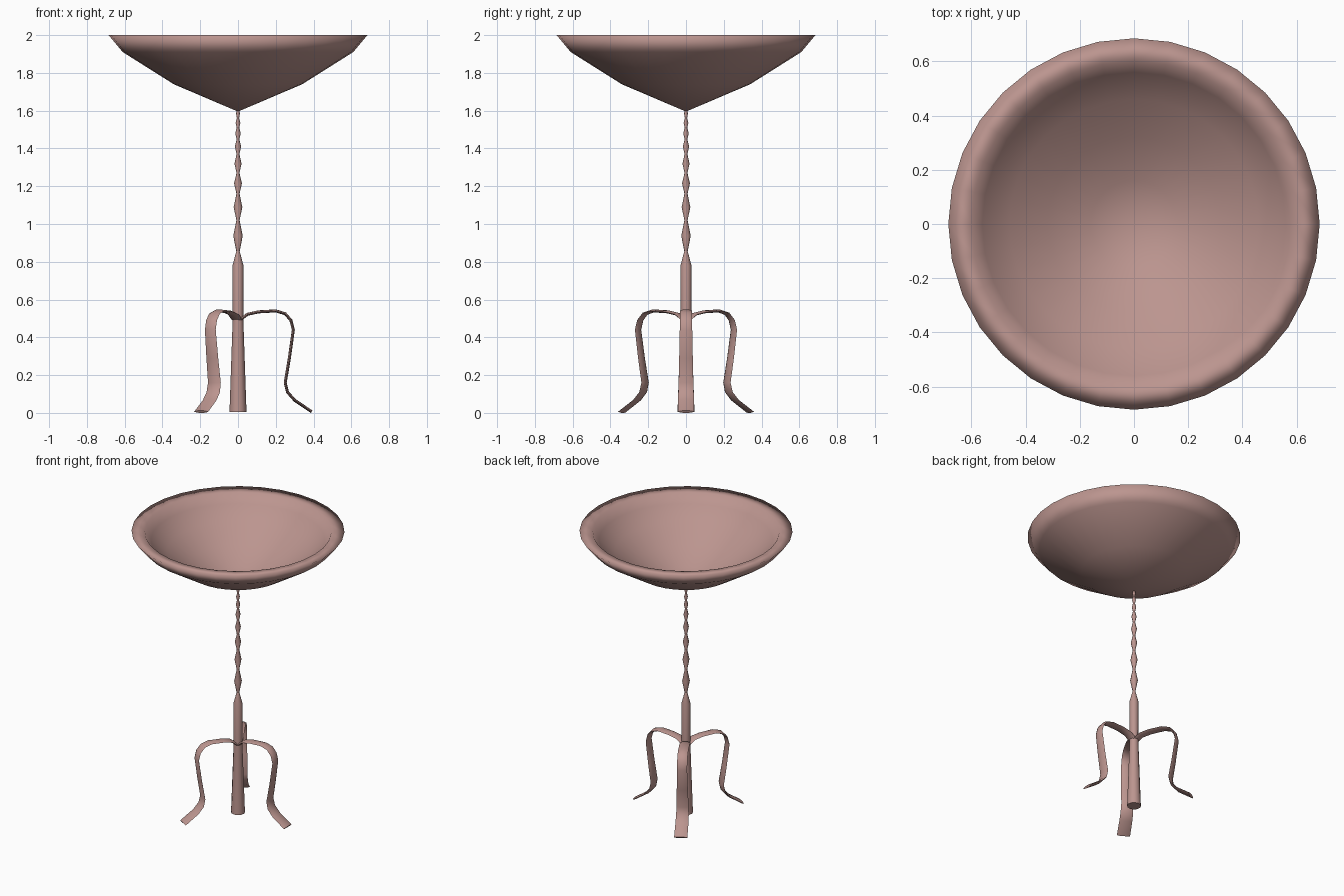
import bpy, bmesh, math
from mathutils import Vector

if "Cube" in bpy.data.objects:
    bpy.data.objects.remove(bpy.data.objects["Cube"])

mat = bpy.data.materials.new("dusty rose")
mat.diffuse_color = (0.50, 0.30, 0.275, 1)
mat.use_nodes = True
mat.node_tree.nodes["Principled BSDF"].inputs["Base Color"].default_value = mat.diffuse_color


def finish(name, bm, angle):
    bmesh.ops.remove_doubles(bm, verts=bm.verts, dist=1e-5)
    bmesh.ops.recalc_face_normals(bm, faces=bm.faces)
    me = bpy.data.meshes.new(name)
    bm.to_mesh(me)
    bm.free()
    me.materials.append(mat)
    ob = bpy.data.objects.new(name, me)
    bpy.context.collection.objects.link(ob)
    bpy.ops.object.select_all(action='DESELECT')
    ob.select_set(True)
    bpy.context.view_layer.objects.active = ob
    bpy.ops.object.shade_smooth_by_angle(angle=math.radians(angle))
    return ob


def lathe(name, profile, sides, angle):
    bm = bmesh.new()
    vs = [bm.verts.new((r, 0, z)) for r, z in profile]
    es = [bm.edges.new(p) for p in zip(vs, vs[1:])]
    bmesh.ops.spin(bm, geom=vs + es, cent=(0, 0, 0), axis=(0, 0, 1),
                   angle=math.tau, steps=sides, use_duplicate=False)
    return finish(name, bm, angle)


# Shallow bowl with a rounded, thick rim
lathe("bowl", [(0, 1.595), (0.34, 1.74), (0.61, 1.91), (0.685, 2.0),
               (0.60, 1.995), (0.56, 1.935), (0.46, 1.855), (0.32, 1.755),
               (0.16, 1.67), (0, 1.625)], 32, 180)

# Tapered lower post
lathe("post", [(0, 0.005), (0.045, 0.005), (0.028, 0.50), (0.029, 0.78),
               (0.008, 0.86), (0, 0.86)], 12, 50)

# Beaded upper stem: beads get shorter and thinner toward the bowl
necks = [0.855, 1.02, 1.16, 1.27, 1.37, 1.45, 1.51, 1.56, 1.61]
stem = [(0, necks[0])]
for i, (a, b) in enumerate(zip(necks, necks[1:])):
    stem += [(0.009 - 0.0004 * i, a), (0.025 - 0.0021 * i, (a + b) / 2)]
stem += [(0.006, necks[-1]), (0, necks[-1])]
lathe("stem", stem, 8, 50)

# Three bent strap legs
path = [(0.015, 0.495), (0.05, 0.522), (0.11, 0.535), (0.20, 0.54),
        (0.25, 0.525), (0.28, 0.49), (0.293, 0.44), (0.272, 0.29),
        (0.25, 0.16), (0.262, 0.11), (0.30, 0.067), (0.39, 0.006)]
widths = [0.033] * 7 + [0.036, 0.039, 0.041, 0.042, 0.043]
section = [(-1, 0), (-0.6, 0.006), (0, 0.008), (0.6, 0.006),
           (1, 0), (0.6, -0.006), (0, -0.008), (-0.6, -0.006)]


def leg(name, turn):
    bm = bmesh.new()
    c, s = math.cos(turn), math.sin(turn)
    rings = []
    for i, (r, z) in enumerate(path):
        p, q = path[max(i - 1, 0)], path[min(i + 1, len(path) - 1)]
        n = Vector((p[1] - q[1], q[0] - p[0])).normalized()
        ring = []
        for u, t in section:
            x, y, h = r + n.x * t, u * widths[i], max(z + n.y * t, 0)
            ring.append(bm.verts.new((x * c - y * s, x * s + y * c, h)))
        rings.append(ring)
    for a, b in zip(rings, rings[1:]):
        for k in range(8):
            m = (k + 1) % 8
            bm.faces.new((a[k], a[m], b[m], b[k]))
    bm.faces.new(rings[0])
    bm.faces.new(rings[-1])
    return finish(name, bm, 60)


for name, deg in (("right_leg", 0), ("back_leg", 120), ("front_leg", 240)):
    leg(name, math.radians(deg))
